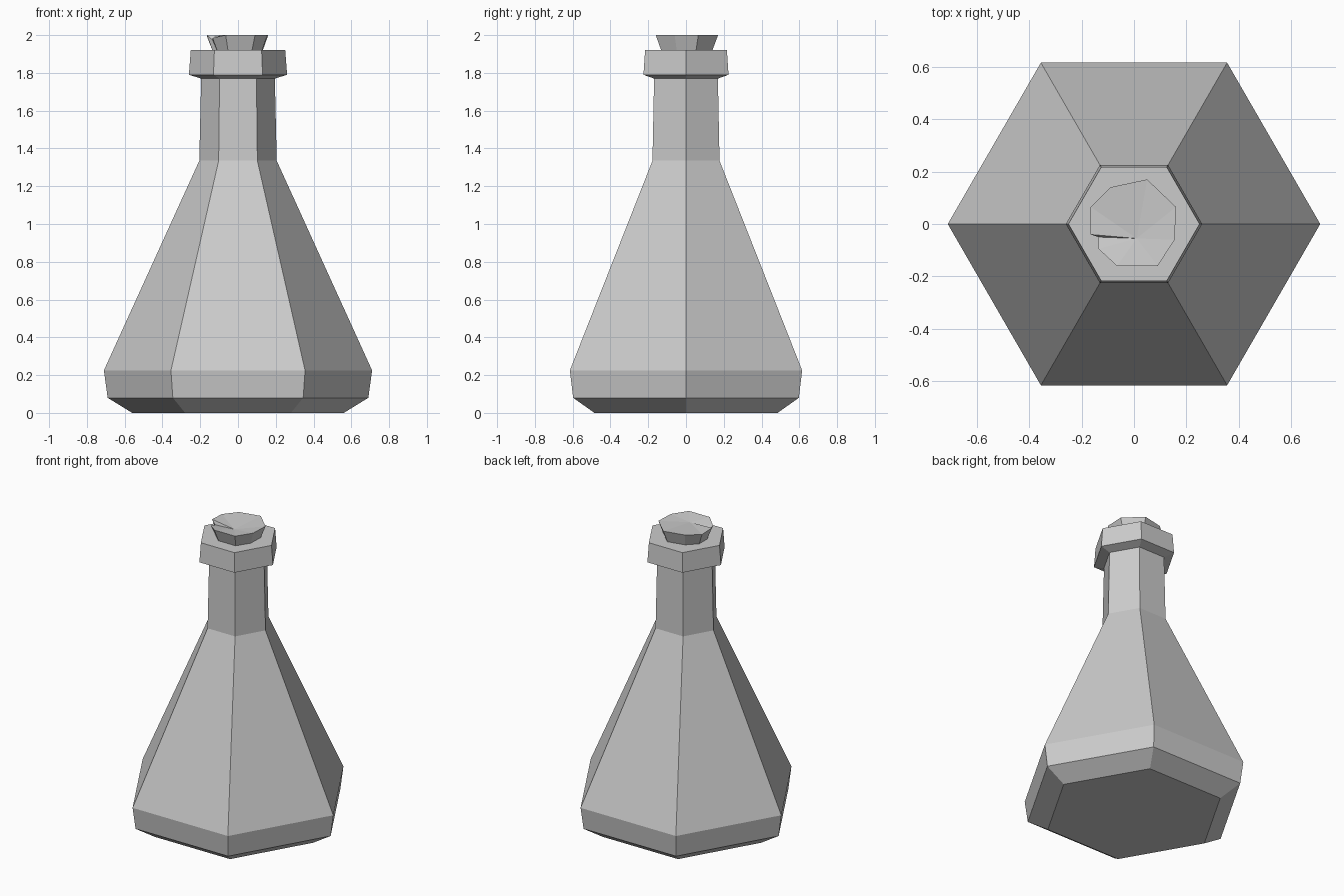
import bpy
import bmesh
from math import cos, sin, pi

cube = bpy.data.objects.get("Cube")
if cube:
    bpy.data.objects.remove(cube, do_unlink=True)

grey = bpy.data.materials.new("light_grey")
grey.use_nodes = True
colour = (0.6, 0.6, 0.6, 1)
grey.diffuse_color = colour
grey.node_tree.nodes["Principled BSDF"].inputs["Base Color"].default_value = colour


def finish(name, bm):
    bmesh.ops.recalc_face_normals(bm, faces=bm.faces)
    mesh = bpy.data.meshes.new(name)
    bm.to_mesh(mesh)
    bm.free()
    mesh.materials.append(grey)
    obj = bpy.data.objects.new(name, mesh)
    bpy.context.collection.objects.link(obj)
    return obj


def bridge(bm, low, high):
    for i in range(len(low)):
        j = (i + 1) % len(low)
        bm.faces.new((low[i], low[j], high[j], high[i]))


# Six-sided flask: body, neck and collar share one profile (radius, height)
profile = [(0.56, 0), (0.69, 0.08), (0.71, 0.225), (0.205, 1.335),
           (0.195, 1.77), (0.26, 1.79), (0.25, 1.92)]
bm = bmesh.new()
rings = [[bm.verts.new((r * cos(k * pi / 3), r * sin(k * pi / 3), z))
          for k in range(6)] for r, z in profile]
for low, high in zip(rings, rings[1:]):
    bridge(bm, low, high)
bm.faces.new(rings[0])
bm.faces.new(rings[-1])
finish("flask", bm)

# Rough tapered stopper with a chipped, slightly sunken top
rim = [(0.16, 0.065, 2.0), (0.05, 0.17, 2.0), (-0.09, 0.14, 2.0),
       (-0.165, 0.065, 1.995), (-0.165, -0.04, 2.0), (-0.135, -0.05, 1.975),
       (-0.135, -0.095, 1.985), (-0.065, -0.16, 2.0), (0.09, -0.16, 2.0),
       (0.155, -0.06, 2.0)]
bm = bmesh.new()
top = [bm.verts.new(p) for p in rim]
base = [bm.verts.new((x * 0.8, y * 0.8, 1.91)) for x, y, z in rim]
centre = bm.verts.new((0.01, -0.055, 1.985))
bridge(bm, base, top)
for i in range(len(top)):
    bm.faces.new((top[i], top[(i + 1) % len(top)], centre))
bm.faces.new(base)
finish("stopper", bm)
